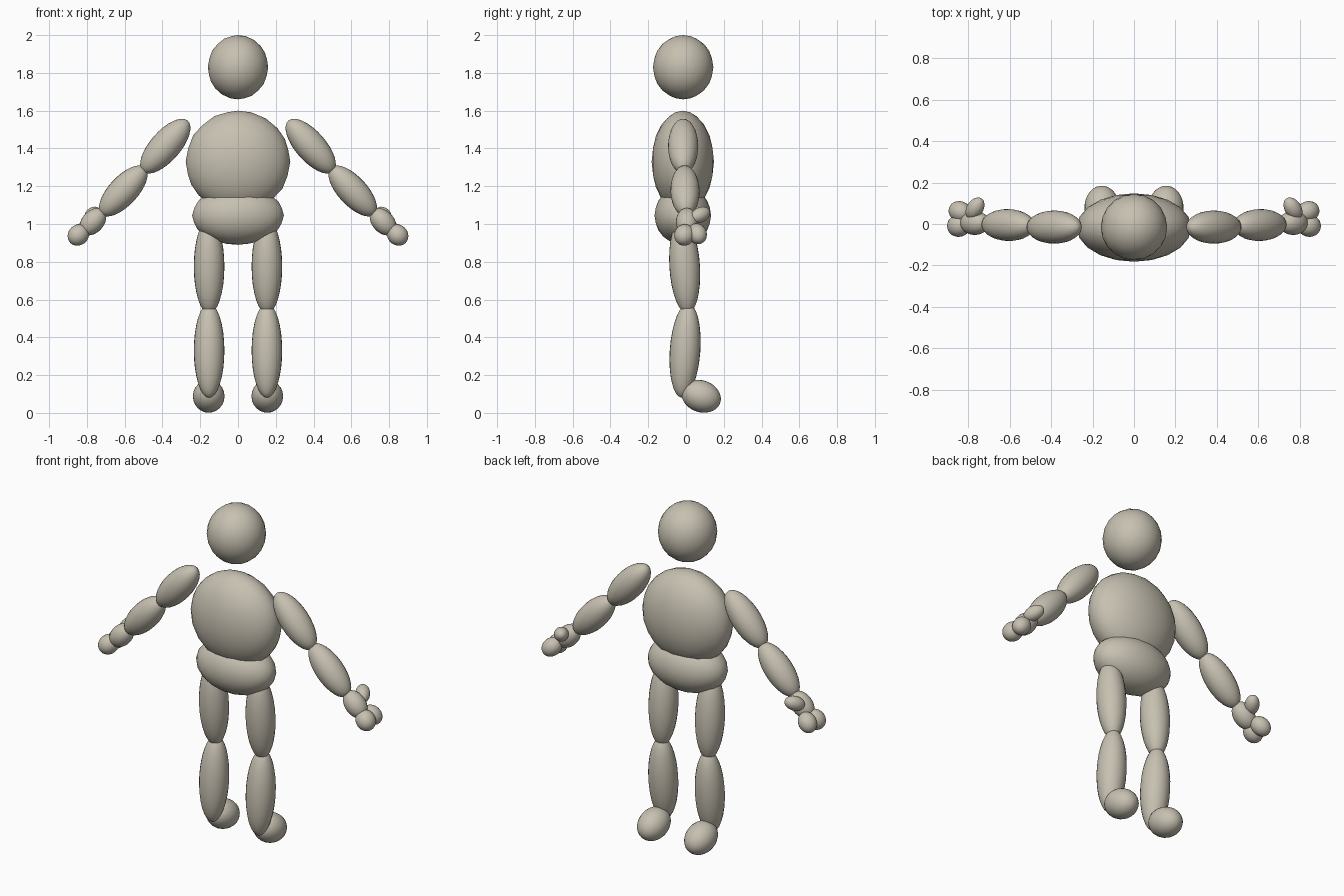
import bpy
from mathutils import Vector

default = bpy.data.objects.get("Cube")
if default:
    bpy.data.objects.remove(default, do_unlink=True)

# One clay colour for the whole figure
clay = bpy.data.materials.new("clay_beige")
clay.use_nodes = True
COLOUR = (0.57, 0.53, 0.44, 1)
clay.diffuse_color = COLOUR
bsdf = clay.node_tree.nodes["Principled BSDF"]
bsdf.inputs["Base Color"].default_value = COLOUR
bsdf.inputs["Roughness"].default_value = 0.7


def finish(name, radii):
    obj = bpy.context.object
    obj.name = name
    obj.scale = radii
    obj.data.materials.append(clay)
    bpy.ops.object.shade_smooth()
    return obj


def body(name, centre, radii):
    """Coarse ellipsoid for the trunk and head."""
    bpy.ops.mesh.primitive_ico_sphere_add(subdivisions=3, radius=1, location=centre)
    return finish(name, radii)


def limb(name, centre, axis, half_length, radius):
    """Mirrored pair of ellipsoids stretched along an axis."""
    for side, sign in (("left", 1), ("right", -1)):
        place = Vector((sign * centre[0], centre[1], centre[2]))
        direction = Vector((sign * axis[0], axis[1], axis[2]))
        bpy.ops.mesh.primitive_uv_sphere_add(segments=24, ring_count=16, radius=1, location=place)
        obj = finish(f"{side}_{name}", (radius, radius, half_length))
        obj.rotation_euler = direction.to_track_quat("Z", "Y").to_euler()


# Trunk
body("head", (0, -0.015, 1.83), (0.16, 0.16, 0.17))
body("chest", (0, -0.017, 1.33), (0.277, 0.165, 0.27))
body("pelvis", (0, -0.017, 1.045), (0.243, 0.15, 0.155))

# Arms
limb("upper_arm", (0.385, -0.015, 1.412), (0.66, 0, -0.75), 0.18, 0.08)
limb("forearm", (0.607, -0.005, 1.175), (0.68, 0.02, -0.73), 0.17, 0.077)

# Hands
limb("palm", (0.768, 0.005, 1.012), (0.68, 0, -0.73), 0.083, 0.058)
limb("front_finger", (0.845, -0.008, 0.942), (0.7, -0.2, -0.7), 0.06, 0.054)
limb("back_finger", (0.84, 0.06, 0.948), (0.7, 0.3, -0.7), 0.06, 0.05)
limb("thumb", (0.767, 0.075, 1.048), (-0.45, 0.7, 0.35), 0.06, 0.04)

# Legs
limb("thigh", (0.153, -0.007, 0.775), (0, 0.06, -1), 0.25, 0.081)
limb("shin", (0.153, -0.005, 0.33), (0, -0.07, -1), 0.25, 0.081)
limb("foot", (0.155, 0.08, 0.088), (0, 0.94, -0.34), 0.107, 0.084)
